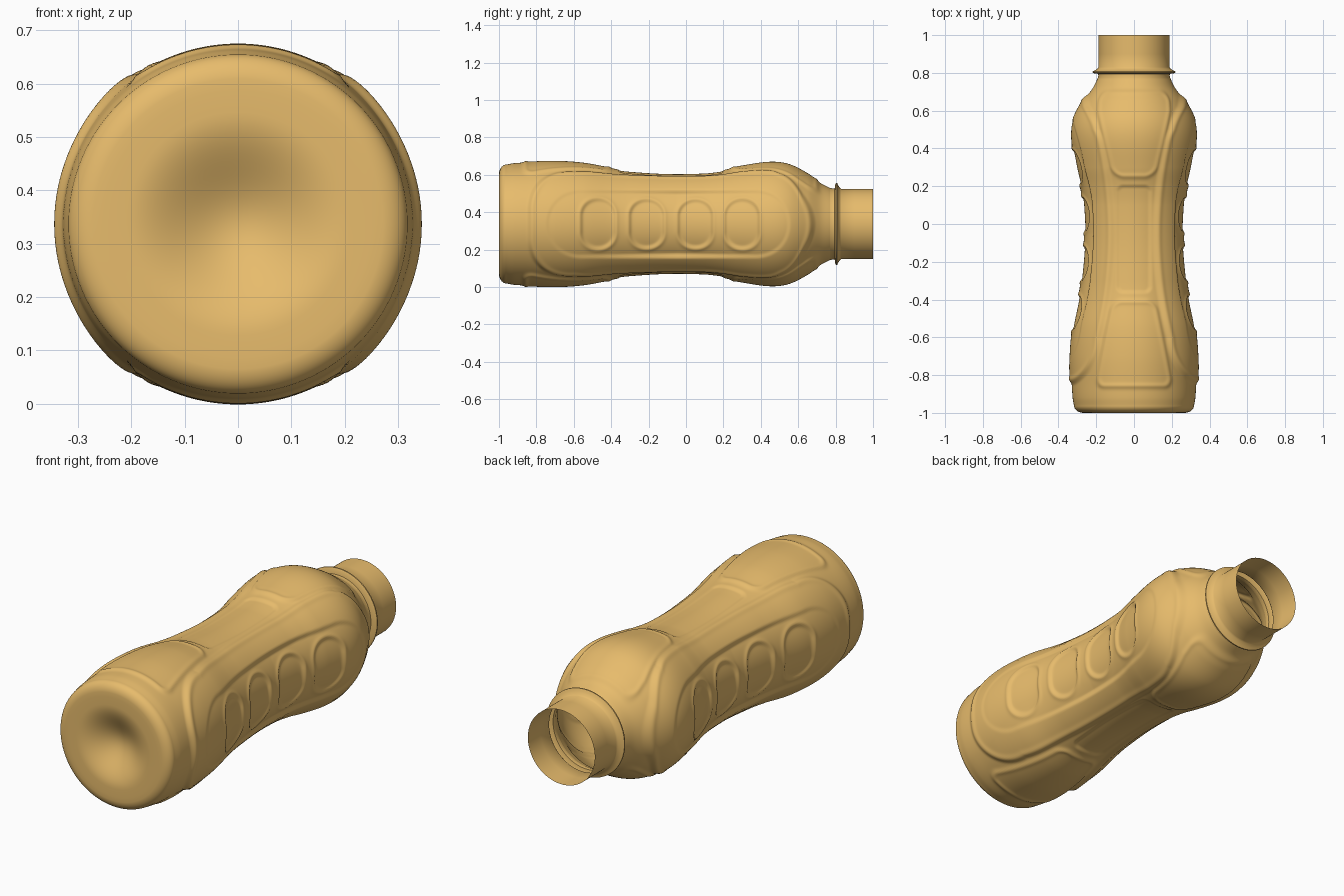
import bpy, bmesh, math

if "Cube" in bpy.data.objects:
    bpy.data.objects.remove(bpy.data.objects["Cube"])

CZ = 0.337          # height of the bottle axis
SEG = 256

mat = bpy.data.materials.new("amber")
mat.diffuse_color = (0.8, 0.5, 0.15, 1)
mat.use_nodes = True
mat.node_tree.nodes["Principled BSDF"].inputs["Base Color"].default_value = mat.diffuse_color


def step(d, w=0.012):
    """1 inside an outline (d < 0), 0 outside, with a soft edge."""
    t = min(1, max(0, (w - d) / (2 * w)))
    return t * t * (3 - 2 * t)


def box(u, v, hu, hv, r):
    """Signed distance to a rounded rectangle."""
    r = min(r, hu, hv)
    a, b = abs(u) - hu + r, abs(v) - hv + r
    return math.hypot(max(a, 0), max(b, 0)) + min(max(a, b), 0) - r


def ridge(d, w=0.014):
    return math.exp(-(d / w) ** 2)


def spline(pts, y):
    """Catmull-Rom style interpolation of (y, r) points."""
    i = max(k for k in range(len(pts) - 1) if pts[k][0] <= y + 1e-9)
    (y0, r0), (y1, r1) = pts[i], pts[i + 1]

    def slope(k):
        a, b = pts[max(k - 1, 0)], pts[min(k + 1, len(pts) - 1)]
        return (b[1] - a[1]) / (b[0] - a[0])
    h = y1 - y0
    t = (y - y0) / h
    return ((2*t**3 - 3*t*t + 1) * r0 + (t**3 - 2*t*t + t) * h * slope(i)
            + (3*t*t - 2*t**3) * r1 + (t**3 - t*t) * h * slope(i + 1))


def relief(y, r, a):
    """Raised and sunken panels, symmetric left/right and top/bottom."""
    if y < -0.93 or y > 0.76:
        return 0
    s = math.asin(min(1, abs(math.sin(a))))
    v, u = r * s, r * (math.pi / 2 - s)     # arc distance from side / from top
    # large side panel
    c = 0.11 + 0.07 * min(1, abs(y + 0.05) / 0.55) ** 2
    side = box(y + 0.08, v, 0.76, r * math.acos(min(1, c / r)), 0.25)
    d = 0.010 * step(side, 0.016) + 0.004 * ridge(side + 0.02)
    # inner grip panel
    grip = box(y + 0.095, v, 0.645, r * math.asin(min(1, 0.17 / r)), 0.18)
    d -= (0.003 + 0.016 * max(0, 1 - abs(y + 0.05) / 0.65)) * step(grip)
    # finger dents
    for fy in (-0.47, -0.21, 0.05, 0.30):
        f = box(y - fy, v, 0.09, 0.135, 0.09)
        d += 0.004 * ridge(f - 0.006) - 0.008 * step(f)
    # panels on the top and bottom faces
    out = 1 - step(side, 0.02)
    lo = box(y + 0.635, u, 0.225, 0.11 + 0.10 * min(1, max(0, (-0.41 - y) / 0.45)), 0.05)
    hi = box(y - 0.475, u, 0.225, 0.11 + 0.09 * min(1, max(0, (y - 0.25) / 0.35)), 0.06)
    mid = box(y + 0.08, u, 0.28, 0.088, 0.03)
    d += out * (0.004 * step(lo) + 0.005 * ridge(lo) + 0.004 * step(hi)
                + 0.005 * ridge(hi) - 0.007 * step(mid))
    return d


def lathe(name, rings, bump=None):
    """Rings of (y, r) around the y axis; r = 0 closes to a point."""
    bm = bmesh.new()
    prev = None
    for y, r in rings:
        if r == 0:
            cur = [bm.verts.new((0, y, CZ))]
        else:
            cur = []
            for k in range(SEG):
                a = 2 * math.pi * k / SEG
                q = r + (bump(y, r, a) if bump else 0)
                cur.append(bm.verts.new((q * math.cos(a), y, CZ + q * math.sin(a))))
        if prev:
            for k in range(SEG):
                n = (k + 1) % SEG
                if len(prev) == 1:
                    bm.faces.new((prev[0], cur[n], cur[k]))
                else:
                    bm.faces.new((prev[k], prev[n], cur[n], cur[k]))
        prev = cur
    bmesh.ops.recalc_face_normals(bm, faces=bm.faces)
    me = bpy.data.meshes.new(name)
    bm.to_mesh(me)
    bm.free()
    ob = bpy.data.objects.new(name, me)
    bpy.context.collection.objects.link(ob)
    me.materials.append(mat)
    bpy.context.view_layer.objects.active = ob
    ob.select_set(True)
    bpy.ops.object.shade_smooth_by_angle(angle=math.radians(40))
    ob.select_set(False)
    return ob


# body: hollowed base, flat standing ring, rounded heel, waisted wall
profile = [(-0.96, 0.318), (-0.92, 0.325), (-0.85, 0.329), (-0.7, 0.334),
           (-0.55, 0.324), (-0.4, 0.298), (-0.3, 0.286), (-0.1, 0.274),
           (0.1, 0.277), (0.2, 0.289), (0.3, 0.309), (0.45, 0.329),
           (0.55, 0.317), (0.65, 0.268), (0.72, 0.218), (0.77, 0.193)]
rings = [(-0.93, 0)]
for k in range(1, 17):
    t = k / 16
    rings.append((-0.93 - 0.07 * (0.5 - 0.5 * math.cos(math.pi * t)), 0.21 * t))
rings.append((-1.0, 0.25))
for k in range(1, 12):
    a = math.pi / 2 * k / 12
    rings.append((-0.96 - 0.04 * math.cos(a), 0.265 + 0.053 * math.sin(a)))
N = 330
rings += [(y, spline(profile, y)) for y in (-0.96 + 1.73 * k / N for k in range(N + 1))]
lathe("bottle_body", rings, relief)

# open neck with its carrying ring
lathe("neck", [(0.77, 0.193), (0.785, 0.189), (0.795, 0.190), (0.798, 0.212),
               (0.802, 0.220), (0.808, 0.220), (0.813, 0.208), (0.822, 0.194),
               (0.83, 0.188), (0.9, 0.188), (1.0, 0.188)])
